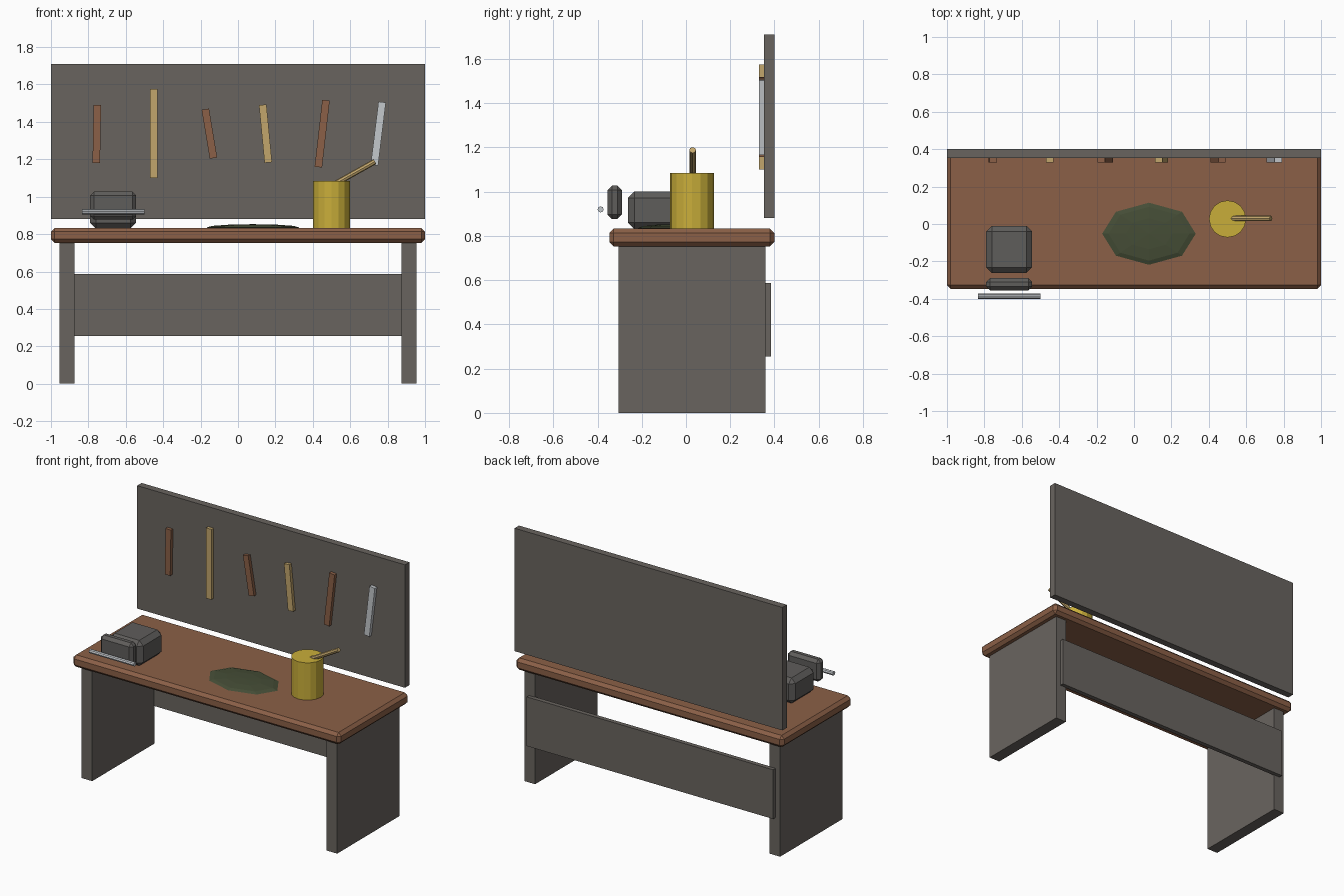
import bpy, math
from mathutils import Vector

if "Cube" in bpy.data.objects:
    bpy.data.objects.remove(bpy.data.objects["Cube"])


def srgb(h):
    out = []
    for i in (0, 2, 4):
        c = int(h[i:i + 2], 16) / 255
        out.append(c / 12.92 if c <= 0.04045 else ((c + 0.055) / 1.055) ** 2.4)
    return out


def material(name, h):
    m = bpy.data.materials.new(name)
    m.diffuse_color = (*srgb(h), 1)
    m.use_nodes = True
    m.node_tree.nodes["Principled BSDF"].inputs["Base Color"].default_value = m.diffuse_color
    return m


WOOD = material("brown wood", "8B6047")
GREY = material("warm grey", "69645F")
IRON = material("dark iron", "5F5D5B")
STEEL = material("pale steel", "C4C8CC")
TAN = material("tan wood", "C2A66C")
YELLOW = material("mustard yellow", "C9AE3A")
GREEN = material("dark green cloth", "454D36")


def finish(name, mat):
    o = bpy.context.object
    o.name = name
    o.data.materials.append(mat)
    return o


def box(name, mat, lo, hi, bevel=0, tilt=0):
    lo, hi = Vector(lo), Vector(hi)
    bpy.ops.mesh.primitive_cube_add(size=1, location=(lo + hi) / 2)
    o = finish(name, mat)
    o.scale = hi - lo
    bpy.ops.object.transform_apply(location=False, rotation=False, scale=True)
    o.rotation_euler.y = math.radians(tilt)
    if bevel:
        b = o.modifiers.new("bevel", 'BEVEL')
        b.width, b.segments = bevel, 1
    return o


def rod(name, mat, a, b, r, sides):
    a, b = Vector(a), Vector(b)
    bpy.ops.mesh.primitive_cylinder_add(vertices=sides, radius=r, depth=(b - a).length, location=(a + b) / 2)
    o = finish(name, mat)
    o.rotation_euler = (b - a).to_track_quat('Z', 'Y').to_euler()
    return o


# Bench
box("bench_top", WOOD, (-1, -0.347, 0.753), (1, 0.4, 0.833), 0.02)
for side, s in (("left", -1), ("right", 1)):
    x = sorted((s * 0.875, s * 0.955))
    box(side + "_leg_panel", GREY, (x[0], -0.306, 0), (x[1], 0.36, 0.755))
box("rear_stretcher", GREY, (-0.92, 0.355, 0.255), (0.92, 0.385, 0.587))

# Tool board with hanging tools: x, z, length, tilt
box("tool_board", GREY, (-1, 0.353, 0.88), (1, 0.4, 1.71))
tools = [(-0.755, 1.335, 0.31, 1, WOOD), (-0.45, 1.338, 0.475, 0, TAN),
         (-0.153, 1.337, 0.265, -9.5, WOOD), (0.147, 1.337, 0.31, -5.5, TAN),
         (0.45, 1.337, 0.36, 6.5, WOOD), (0.75, 1.337, 0.34, 7, STEEL)]
for i, (x, z, n, t, m) in enumerate(tools):
    box(f"hanging_tool_{i + 1}", m, (x - 0.02, 0.33, z - n / 2), (x + 0.02, 0.356, z + n / 2), tilt=t)

# Vice
box("vice_body", IRON, (-0.79, -0.262, 0.83), (-0.545, -0.01, 1.002), 0.03)
box("vice_jaw", IRON, (-0.79, -0.355, 0.877), (-0.545, -0.29, 1.027), 0.02)
rod("vice_handle", STEEL, (-0.835, -0.386, 0.92), (-0.5, -0.386, 0.92), 0.014, 8)

# Paint can and brush
rod("paint_can", YELLOW, (0.5, 0.027, 0.832), (0.5, 0.027, 1.085), 0.099, 16)
rod("brush_handle", TAN, (0.5, 0.03, 1.058), (0.732, 0.03, 1.188), 0.015, 8)

# Rag
bpy.ops.mesh.primitive_uv_sphere_add(segments=8, ring_count=6, radius=1, location=(0.08, -0.052, 0.835))
finish("folded_rag", GREEN).scale = (0.25, 0.166, 0.018)
